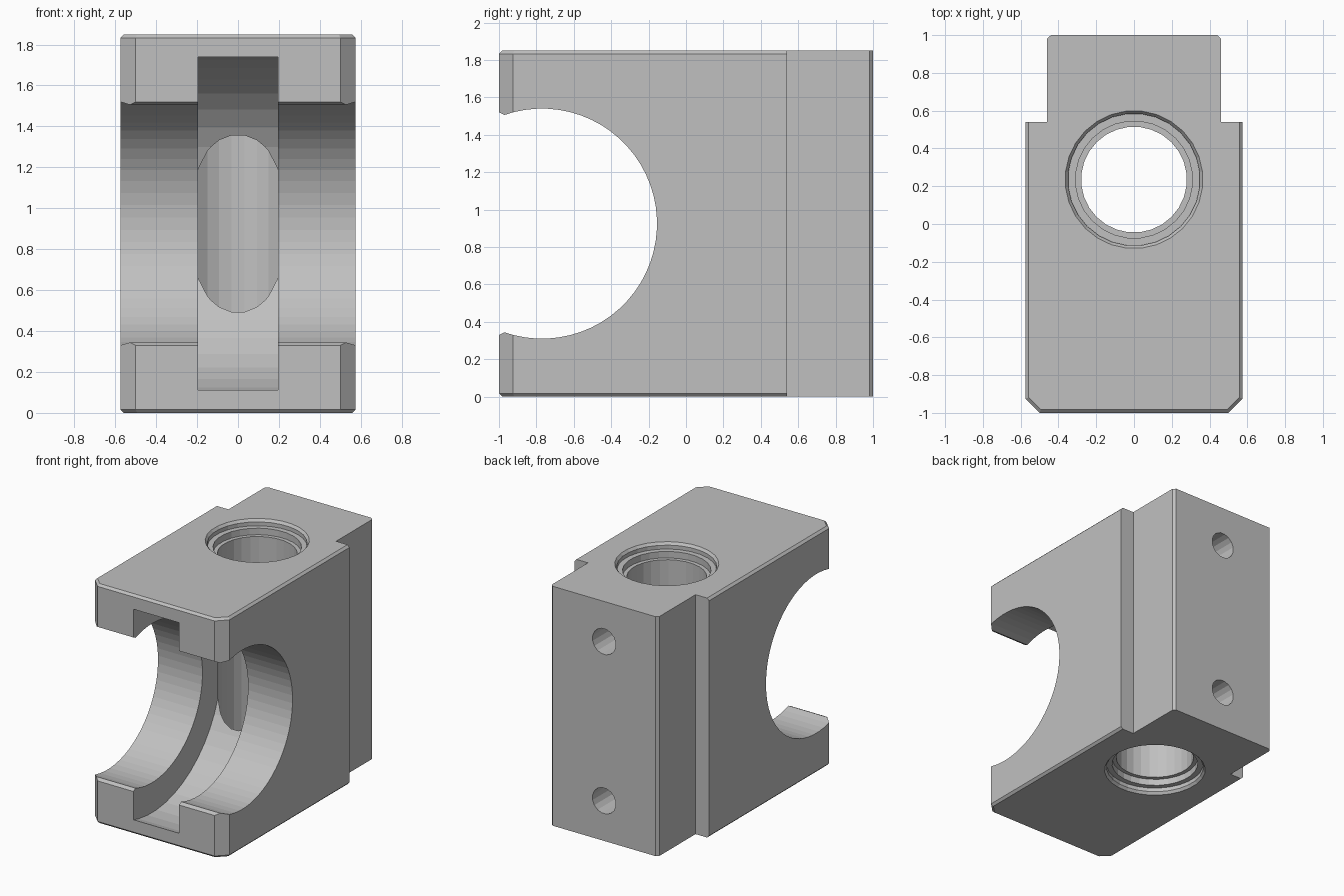
import bpy, bmesh, math
from mathutils import Matrix, Vector

cube = bpy.data.objects.get("Cube")
if cube:
    bpy.data.objects.remove(cube, do_unlink=True)

grey = bpy.data.materials.new("machined grey")
grey.use_nodes = True
colour = (0.53, 0.53, 0.53, 1)
grey.diffuse_color = colour
grey.node_tree.nodes["Principled BSDF"].inputs["Base Color"].default_value = colour

HEIGHT = 1.85
MID = HEIGHT / 2
BORE_Y = -0.77


def loft(name, rings):
    """Solid through a stack of matching rings, capped at both ends."""
    bm = bmesh.new()
    loops = [[bm.verts.new(p) for p in ring] for ring in rings]
    n = len(loops[0])
    for a, b in zip(loops, loops[1:]):
        for i in range(n):
            j = (i + 1) % n
            bm.faces.new((a[i], a[j], b[j], b[i]))
    bm.faces.new(loops[0][::-1])
    bm.faces.new(loops[-1])
    bmesh.ops.recalc_face_normals(bm, faces=bm.faces)
    mesh = bpy.data.meshes.new(name)
    bm.to_mesh(mesh)
    bm.free()
    mesh.materials.append(grey)
    obj = bpy.data.objects.new(name, mesh)
    bpy.context.collection.objects.link(obj)
    return obj


def lathe(name, profile, sides, matrix):
    """Turned solid from (height, radius) pairs, placed by a matrix."""
    angles = [math.tau * (i + 0.5) / sides for i in range(sides)]
    return loft(name, [[matrix @ Vector((r * math.cos(a), r * math.sin(a), h))
                        for a in angles] for h, r in profile])


def cut(target, cutter):
    cutter.hide_render = True
    mod = target.modifiers.new(cutter.name, 'BOOLEAN')
    mod.operation = 'DIFFERENCE'
    mod.solver = 'EXACT'
    mod.object = cutter
    bpy.ops.object.select_all(action='DESELECT')
    target.select_set(True)
    bpy.context.view_layer.objects.active = target
    bpy.ops.object.modifier_apply(modifier=mod.name)
    bpy.data.objects.remove(cutter, do_unlink=True)


def body_outline(z, inset):
    """Stepped plan with chamfered corners; only the wide front is inset."""
    c = inset
    half = [(0.5 - 0.4 * c, -1 + c), (0.575 - c, -0.925 + 0.4 * c),
            (0.575 - c, 0.54), (0.46, 0.54), (0.46, 0.98), (0.44, 1.0)]
    plan = half + [(-x, y) for x, y in reversed(half)]
    return [(x, y, z) for x, y in plan]


# Stepped body with chamfered top and bottom rims
EDGE = 0.017
body = loft("clamp_body", [body_outline(0, EDGE), body_outline(EDGE, 0),
                           body_outline(HEIGHT - EDGE, 0), body_outline(HEIGHT, EDGE)])

# Open cross bore and the wider central slot
across = Matrix.Translation((0, BORE_Y, MID)) @ Matrix.Rotation(math.pi / 2, 4, 'Y')
cut(body, lathe("cross_bore", [(-0.8, 0.615), (0.8, 0.615)], 64, across))
cut(body, lathe("central_slot", [(-0.195, 0.847), (0.195, 0.847)], 48, across))

# Small chamfers on the mouth of the cross bore
for side in (1, -1):
    wedge = [(-1.03, 0.45), (-0.95, 0.45), (-0.95, 0.57), (-1.03, 0.61)]
    cut(body, loft("mouth_chamfer", [[(x, y, MID + side * h) for y, h in wedge]
                                     for x in (-0.8, 0.8)]))

# Vertical through hole with chamfered, stepped seats at both ends
seat = [(-0.02, 0.38), (0.02, 0.35), (0.05, 0.35), (0.05, 0.31), (0.1, 0.31), (0.1, 0.28)]
hole = seat + [(HEIGHT - h, r) for h, r in reversed(seat)]
cut(body, lathe("vertical_hole", hole, 28, Matrix.Translation((0, 0.235, 0))))

# Blind fixing holes in the back
for side in (1, -1):
    place = Matrix.Translation((0, 1, MID + side * 0.615)) @ Matrix.Rotation(math.pi / 2, 4, 'X')
    cut(body, lathe("fixing_hole", [(-0.1, 0.1), (0.38, 0.1)], 16, place))
